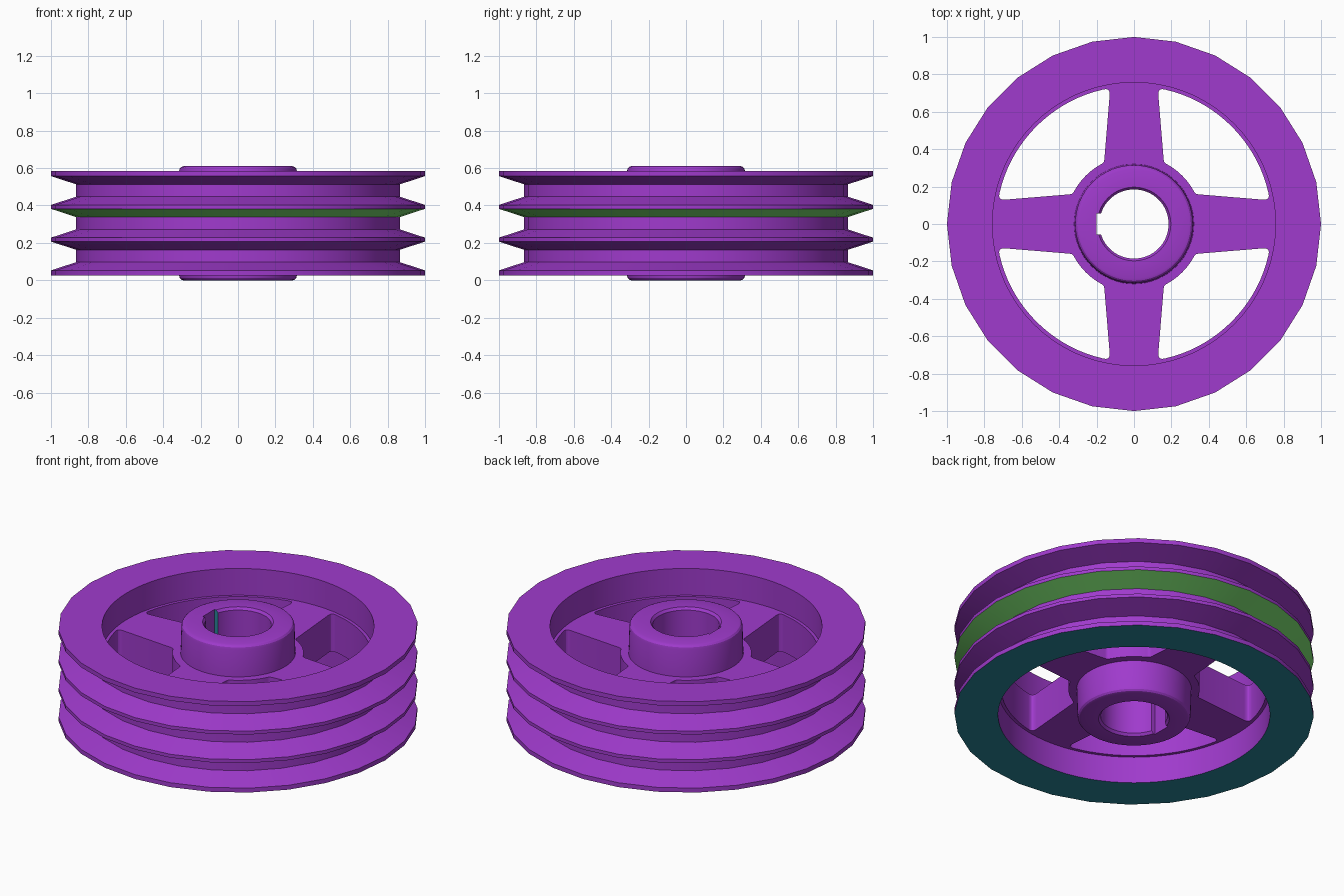
import bpy, bmesh
from math import sin, cos, pi, atan2, hypot
from mathutils import Vector

if "Cube" in bpy.data.objects:
    bpy.data.objects.remove(bpy.data.objects["Cube"])

HEIGHT = 0.61
MID = HEIGHT / 2


def material(name, rgb):
    m = bpy.data.materials.new(name)
    m.use_nodes = True
    m.diffuse_color = (*rgb, 1)
    m.node_tree.nodes["Principled BSDF"].inputs["Base Color"].default_value = (*rgb, 1)
    return m


MATS = [material("purple", (0.35, 0.043, 0.61)),
        material("green", (0.22, 0.80, 0.18)),
        material("teal", (0.022, 0.24, 0.32))]


def add_object(name, mesh):
    ob = bpy.data.objects.new(name, mesh)
    bpy.context.collection.objects.link(ob)
    return ob


def lathe(name, profile, sides, closed=False):
    """Turn an (r, z) profile about z; open profiles get flat caps."""
    bm = bmesh.new()
    rings = [[bm.verts.new((r * cos(2 * pi * i / sides), r * sin(2 * pi * i / sides), z))
              for i in range(sides)] for r, z in profile]
    pairs = list(zip(rings, rings[1:]))
    if closed:
        pairs.append((rings[-1], rings[0]))
    else:
        bm.faces.new(rings[0])
        bm.faces.new(rings[-1])
    for a, b in pairs:
        for i in range(sides):
            j = (i + 1) % sides
            bm.faces.new((a[i], a[j], b[j], b[i]))
    bmesh.ops.recalc_face_normals(bm, faces=bm.faces)
    mesh = bpy.data.meshes.new(name)
    bm.to_mesh(mesh)
    bm.free()
    return add_object(name, mesh)


def bake(ob):
    """Replace an object by its evaluated mesh."""
    bpy.context.view_layer.update()
    graph = bpy.context.evaluated_depsgraph_get()
    mesh = bpy.data.meshes.new_from_object(ob.evaluated_get(graph))
    name = ob.name
    bpy.data.objects.remove(ob)
    return add_object(name, mesh)


def cut(ob, cutter):
    mod = ob.modifiers.new("cut", "BOOLEAN")
    mod.operation = "DIFFERENCE"
    mod.solver = "EXACT"
    mod.object = cutter
    cutter.hide_render = True
    ob = bake(ob)
    bpy.data.objects.remove(cutter)
    return ob


def finish(ob, rule=lambda face: 0):
    ob.data.materials.clear()
    for m in MATS:
        ob.data.materials.append(m)
    for f in ob.data.polygons:
        f.material_index = rule(f)
    bpy.ops.object.select_all(action="DESELECT")
    ob.select_set(True)
    bpy.context.view_layer.objects.active = ob
    bpy.ops.object.shade_smooth_by_angle(angle=pi / 7)


# Rim with three belt grooves, bored through the middle
outline = [(1, 0.026)]
for k in (-1, 0, 1):
    c = MID + 0.175 * k
    outline += [(1, c - 0.077), (0.865, c - 0.033), (0.865, c + 0.033), (1, c + 0.077)]
outline.append((1, HEIGHT - 0.026))
rim = lathe("grooved_rim", outline, 28)
rim = cut(rim, lathe("rim_cutter", [(0.757, -0.2), (0.757, 0.8)], 72))


def rim_colour(f):
    if f.normal.z < -0.99:
        return 2
    return 1 if f.normal.z < -0.5 and abs(f.center.z - MID - 0.055) < 0.03 else 0


finish(rim, rim_colour)


# Spoked web: a flat outline with four rounded openings
def arc(r, a, b, n):
    return [Vector((r * cos(a + (b - a) * i / n), r * sin(a + (b - a) * i / n)))
            for i in range(n + 1)]


def rounded(p, before, after, d):
    a = p + (before - p).normalized() * d
    b = p + (after - p).normalized() * d
    return [a * (1 - t) ** 2 + p * 2 * t * (1 - t) + b * t * t
            for t in (i / 5 for i in range(6))]


def opening():
    outer, inner = Vector((0.727, 0.127)), Vector((0.328, 0.16))
    ao, ai = atan2(outer.y, outer.x), atan2(inner.y, inner.x)
    far = arc(outer.length, ao, pi / 2 - ao, 20)
    near = arc(inner.length, pi / 2 - ai, ai, 12)
    return (rounded(far[0], near[-1], far[1], 0.036) + far[2:-2]
            + rounded(far[-1], far[-2], near[0], 0.036)
            + rounded(near[0], far[-1], near[1], 0.015) + near[1:-1]
            + rounded(near[-1], near[-2], far[0], 0.015))


curve = bpy.data.curves.new("spoked_web", "CURVE")
curve.dimensions = "2D"
curve.fill_mode = "BOTH"
curve.extrude = 0.115


def spline(points):
    s = curve.splines.new("POLY")
    s.points.add(len(points) - 1)
    for sp, p in zip(s.points, points):
        sp.co = (p.x, p.y, 0, 1)
    s.use_cyclic_u = True


spline(arc(0.757, 0, 2 * pi, 72)[:-1])
spline(arc(0.3, 0, 2 * pi, 64)[:-1])
for k in range(4):
    c, s = cos(k * pi / 2), sin(k * pi / 2)
    spline([Vector((p.x * c - p.y * s, p.x * s + p.y * c)) for p in opening()])
web = bake(add_object("spoked_web", curve))
web.location.z = MID
bm = bmesh.new()
bm.from_mesh(web.data)
bmesh.ops.remove_doubles(bm, verts=bm.verts, dist=0.0005)
bmesh.ops.recalc_face_normals(bm, faces=bm.faces)
bm.to_mesh(web.data)
bm.free()
finish(web)

# Hub with softened ends, chamfered bore and a keyway
half = [(0.185, 0.015), (0.197, 0), (0.292, 0), (0.304, 0.004), (0.312, 0.013), (0.315, 0.026),
        (0.32, 0.19)]
hub = lathe("hub", half + [(r, HEIGHT - z) for r, z in reversed(half)], 64, closed=True)
bpy.ops.mesh.primitive_cube_add(size=1, location=(-0.15, 0, MID))
key = bpy.context.object
key.name = "keyway_cutter"
key.scale = (0.1, 0.114, 1)
hub = cut(hub, key)
finish(hub, lambda f: 2 if f.normal.y < -0.95 and f.center.x < -0.15 else 0)
